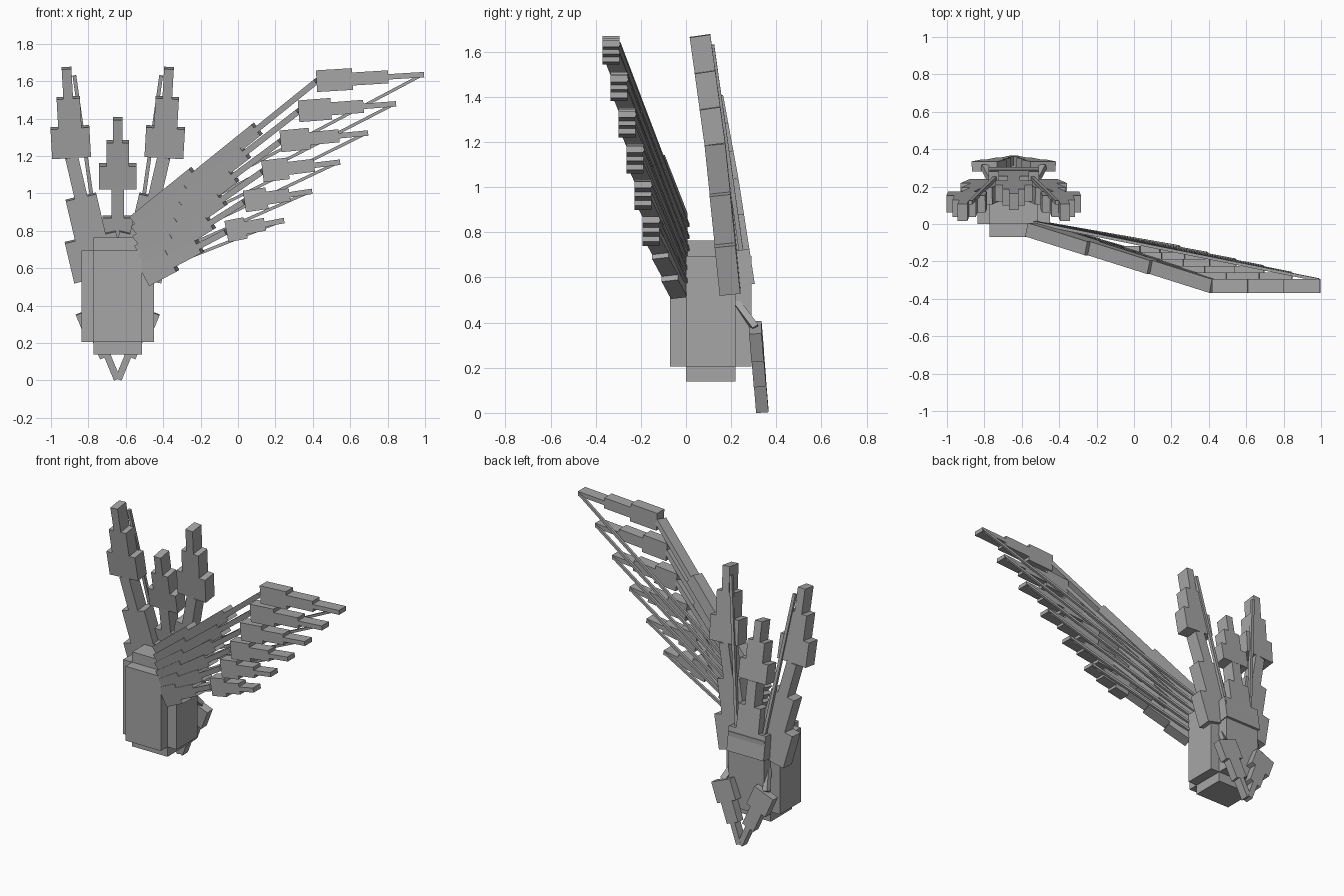
import bpy
from mathutils import Vector, Matrix

if "Cube" in bpy.data.objects:
    bpy.data.objects.remove(bpy.data.objects["Cube"])

grey = bpy.data.materials.new("mid grey")
grey.diffuse_color = (0.38, 0.38, 0.38, 1)
grey.use_nodes = True
grey.node_tree.nodes["Principled BSDF"].inputs["Base Color"].default_value = grey.diffuse_color

CX = -0.643                      # body centre in x
RATIO = (1.0, 0.6, 0.25)         # stepped widths of every feather


def box(name, matrix, size):
    sx, sy, sz = (s / 2 for s in size)
    verts = [matrix @ Vector((x, y, z)) for z in (-sz, sz)
             for x, y in ((-sx, -sy), (sx, -sy), (sx, sy), (-sx, sy))]
    faces = [(3, 2, 1, 0), (4, 5, 6, 7), (0, 1, 5, 4),
             (1, 2, 6, 5), (2, 3, 7, 6), (3, 0, 4, 7)]
    mesh = bpy.data.meshes.new(name)
    mesh.from_pydata(verts, [], faces)
    mesh.materials.append(grey)
    ob = bpy.data.objects.new(name, mesh)
    bpy.context.collection.objects.link(ob)
    return ob


def beam(name, p, q, width, thick):
    """Box from p to q, its thickness facing y."""
    p, q = Vector(p), Vector(q)
    axis = (q - p).normalized()
    y = Vector((0, 1, 0))
    y = (y - axis * y.dot(axis)).normalized()
    x = y.cross(axis)
    rot = Matrix((x, y, axis)).transposed().to_4x4()
    box(name, Matrix.Translation((p + q) / 2) @ rot, (width, thick, (q - p).length))


def stepped(name, p, q, width, thick):
    """Three boxes in a row, each narrower than the last."""
    p, q = Vector(p), Vector(q)
    for i, r in enumerate(RATIO):
        beam(f"{name}_{i + 1}", p.lerp(q, i / 3), p.lerp(q, (i + 1) / 3), width * r, thick)


# body: three crossed boxes
for name, size, z in (("body_wide", (0.39, 0.22, 0.49), 0.45),
                      ("body_deep", (0.258, 0.36, 0.49), 0.45),
                      ("body_tall", (0.258, 0.22, 0.623), 0.4515)):
    box(name, Matrix.Translation((CX, 0.11, z)), size)

# wing: six fingers fanned out to the right
T = 0.075
for i in range(6):
    t = i / 5
    base = Vector((-0.535 + 0.038 * t, -0.03, 0.83 - 0.265 * t))
    elbow = Vector((0.42 - 0.482 * t, -0.332 + 0.177 * t, 1.60 - 0.804 * t))
    tip = Vector((0.995 - 0.748 * t, elbow.y, 1.635 - 0.78 * t))
    stepped(f"wing_arm_{i + 1}", base, elbow, 0.128, T)
    stepped(f"wing_feather_{i + 1}", elbow, tip, 0.116, T)
    back = Vector((0, T / 2, 0))
    beam(f"wing_rod_{i + 1}", base + back, tip + back - Vector((0.008, 0.004, 0)), 0.016, 0.016)

# tail: outer pair and lower pair mirrored about the body centre
for s, side in ((-1, "left"), (1, "right")):
    base = (CX + s * 0.097, 0.195, 0.555)
    elbow = (CX + s * 0.247, 0.128, 1.195)
    tip = (CX + s * 0.274, 0.062, 1.67)
    stepped(f"tail_arm_{side}", base, elbow, 0.28, 0.092)
    stepped(f"tail_feather_{side}", elbow, tip, 0.208, 0.092)
    beam(f"tail_rod_{side}", (CX + s * 0.08, 0.265, 0.57),
         (CX + s * 0.232, 0.115, 1.63), 0.02, 0.02)

    foot_top = (CX + s * 0.157, 0.307, 0.378)
    stepped(f"foot_feather_{side}", foot_top, (CX + s * 0.004, 0.338, 0.008), 0.146, 0.055)
    beam(f"foot_arm_{side}", (CX + s * 0.1, 0.2, 0.52), foot_top, 0.035, 0.03)

# tail: centre feather
stepped("tail_arm_centre", (CX, 0.26, 0.565), (CX, 0.188, 1.03), 0.27, 0.09)
stepped("tail_feather_centre", (CX, 0.188, 1.03), (CX, 0.12, 1.40), 0.203, 0.09)
